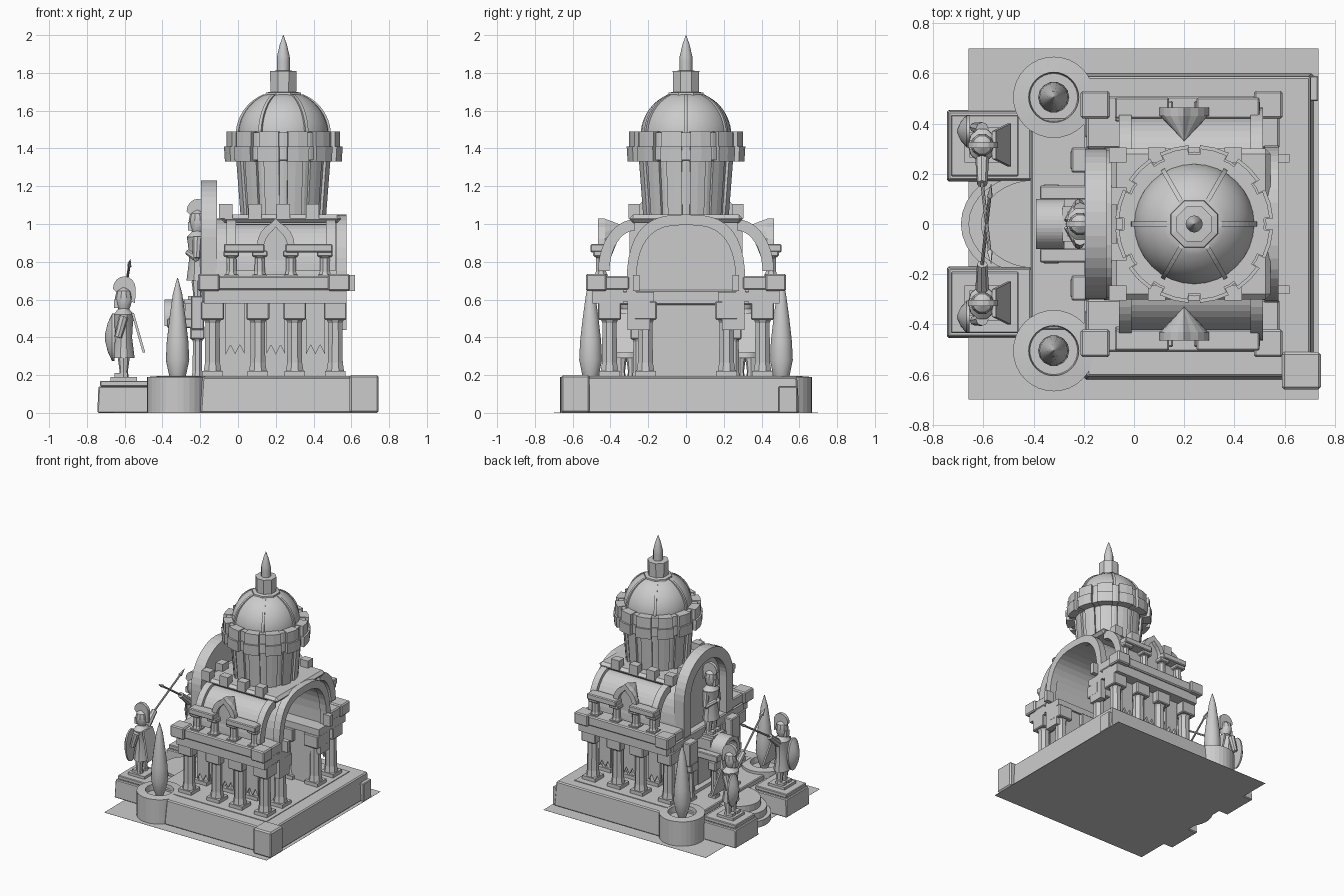
import bpy, bmesh, math
from math import sin, cos, pi, tau
from mathutils import Vector

cube = bpy.data.objects.get("Cube")
if cube:
    bpy.data.objects.remove(cube, do_unlink=True)

stone = bpy.data.materials.new("grey stone")
stone.use_nodes = True
stone.diffuse_color = (0.6, 0.6, 0.6, 1)
stone.node_tree.nodes["Principled BSDF"].inputs["Base Color"].default_value = (0.6, 0.6, 0.6, 1)


def loft(name, loops, smooth=False):
    """Skin equal-length closed loops of points and cap both ends."""
    bm = bmesh.new()
    rings = [[bm.verts.new(p) for p in loop] for loop in loops]
    n = len(rings[0])
    for a, b in zip(rings, rings[1:]):
        for i in range(n):
            j = (i + 1) % n
            bm.faces.new((a[i], a[j], b[j], b[i]))
    bm.faces.new(rings[0][::-1])
    bm.faces.new(rings[-1])
    bmesh.ops.remove_doubles(bm, verts=bm.verts, dist=1e-5)
    bmesh.ops.recalc_face_normals(bm, faces=bm.faces)
    mesh = bpy.data.meshes.new(name)
    bm.to_mesh(mesh)
    bm.free()
    mesh.materials.append(stone)
    ob = bpy.data.objects.new(name, mesh)
    bpy.context.collection.objects.link(ob)
    if smooth:
        bpy.ops.object.select_all(action='DESELECT')
        ob.select_set(True)
        bpy.context.view_layer.objects.active = ob
        bpy.ops.object.shade_smooth_by_angle(angle=math.radians(35))
    return ob


def box(name, x0, x1, y0, y1, z0, z1, taper=0.0, bevel=0.0):
    t = taper
    lo = [(x0, y0, z0), (x1, y0, z0), (x1, y1, z0), (x0, y1, z0)]
    hi = [(x0 + t, y0 + t, z1), (x1 - t, y0 + t, z1), (x1 - t, y1 - t, z1), (x0 + t, y1 - t, z1)]
    ob = loft(name, [lo, hi])
    if bevel:
        mod = ob.modifiers.new("edge", 'BEVEL')
        mod.width, mod.segments = bevel, 1
    return ob


def block(name, x, y, z0, z1, w, d, **kw):
    return box(name, x - w / 2, x + w / 2, y - d / 2, y + d / 2, z0, z1, **kw)


def lathe(name, x, y, profile, n=24, smooth=False, sx=1.0, sy=1.0, turn=0.0):
    return loft(name, [[(x + r * sx * cos(turn + tau * i / n), y + r * sy * sin(turn + tau * i / n), z)
                        for i in range(n)] for r, z in profile], smooth)


def prism_x(name, pts, x0, x1):
    return loft(name, [[(x, y, z) for y, z in pts] for x in (x0, x1)])


def rod(name, a, b, r0, r1, n=8):
    a, b = Vector(a), Vector(b)
    d = (b - a).normalized()
    u = d.orthogonal().normalized()
    v = d.cross(u)
    return loft(name, [[p + r * (cos(tau * i / n) * u + sin(tau * i / n) * v) for i in range(n)]
                       for p, r in ((a, r0), (b, r1))], True)


def arch(ry, rz, zc, zb, power=1.0, n=20):
    """Open arch outline: straight legs to zb with a rounded head."""
    head = []
    for i in range(n + 1):
        c, s = cos(pi * i / n), sin(pi * i / n)
        head.append((math.copysign(abs(c) ** power, c) * ry, zc + abs(s) ** power * rz))
    return [(ry, zb)] + head + [(-ry, zb)]


def band(name, x0, x1, outer, inner):
    return prism_x(name, outer + inner[::-1], x0, x1)


def column(name, x, y, z0, z1, w):
    h = z1 - z0
    block(name + "_foot", x, y, z0, z0 + h * .09, w, w)
    lathe(name + "_shaft", x, y, [(w * .46, z0 + h * .09), (w * .39, z0 + h * .2), (w * .37, z0 + h * .72),
                                  (w * .52, z0 + h * .8)], 8, turn=pi / 8)
    block(name + "_capital", x, y, z0 + h * .76, z1, w * 1.1, w * 1.1, bevel=.006)


# Ground, base and corner blocks
box("ground_sheet", -.66, .735, -.70, .70, 0, .001)
box("base", -.20, .715, -.62, .60, 0, .19, taper=.012, bevel=.008)
box("front_landing", -.41, -.15, -.42, .42, 0, .17, bevel=.006)
box("base_corner_right", .59, .745, -.66, -.51, 0, .20, bevel=.01)
box("base_corner_left", .70, .735, .49, .59, 0, .14, bevel=.005)
box("temple_floor", -.20, .60, -.51, .51, .15, .195)

# Curved front steps
for i, (rx, ry) in enumerate(((.29, .23), (.26, .20), (.21, .175))):
    z = .05 * (i + 1)
    lathe("front_step", -.40, 0, [(1, 0), (1, z)], 32, sx=rx, sy=ry)


def guard(name, x, y, z, side, armed):
    """Helmeted figure facing -x, shield on the outer side."""
    block(name + "_foot_slab", x, y, z - .02, z, .14, .14)
    for s in (-1, 1):
        lathe(name + "_leg", x, y + s * .03, [(.026, z), (.022, z + .03), (.03, z + .09), (.028, z + .15)], 8, True)
        block(name + "_foot", x - .015, y + s * .03, z, z + .02, .07, .04)
    lathe(name + "_tunic", x, y, [(.068, z + .10), (.052, z + .21), (.058, z + .29), (.066, z + .33), (.028, z + .365)],
          10, True, sx=.85)
    lathe(name + "_head", x, y, [(.026, z + .35), (.038, z + .38), (.046, z + .42), (.038, z + .455), (.01, z + .475)],
          10, True)
    block(name + "_visor", x - .038, y, z + .365, z + .41, .025, .04)
    crest = [(.06 * cos(a), .065 * sin(a)) for a in [pi * i / 8 for i in range(9)]]
    crest = [(x + .003 + c, z + .468 + s) for c, s in crest] + [(x - .03, z + .44), (x + .06, z + .39)]
    loft(name + "_crest", [[(px, y + s * .012, pz) for px, pz in crest] for s in (-1, 1)])
    if armed:
        # Cape, shield arm, shield, raised arm and spear
        loft(name + "_cape", [[(x + .04 + dx, y - .055, z + .34), (x + .04 + dx, y + .055, z + .34),
                               (x + .10 + dx, y + .085, z + .13), (x + .10 + dx, y - .085, z + .13)]
                              for dx in (0, .014)])
        rod(name + "_shield_arm", (x, y + side * .065, z + .32), (x - .03, y + side * .07, z + .21), .026, .02)
        loft(name + "_shield", [[(x - dx, y + side * .055 + .065 * k * cos(a), z + .21 + .125 * k * sin(a))
                                 for a in [tau * i / 20 for i in range(20)]]
                                for dx, k in ((.05, 1), (.062, 1), (.085, .6), (.10, .1))], True)
        hand = Vector((x, y - side * .155, z + .41))
        tip = Vector((x + .03, -side * .11, z + .59))
        rod(name + "_raised_arm", (x, y - side * .05, z + .32), hand, .028, .021)
        rod(name + "_spear", hand - (tip - hand) * .15, tip, .007, .007)
        rod(name + "_spear_head", tip, tip + (tip - hand).normalized() * .06, .014, .001, 4)
    else:
        # Arms folded to the front
        for s in (-1, 1):
            elbow = (x - .005, y + s * .08, z + .22)
            rod(name + "_upper_arm", (x, y + s * .06, z + .33), elbow, .026, .02)
            rod(name + "_forearm", elbow, (x - .05, y + s * .01, z + .25), .02, .016)


def side_parts(s):
    # Everything repeated on the left and right sides
    def sbox(name, x0, x1, y0, y1, z0, z1, **kw):
        return box(name, x0, x1, *sorted((s * y0, s * y1)), z0, z1, **kw)

    sbox("guard_pedestal", -.745, -.405, .17, .455, 0, .14, taper=.006, bevel=.006)
    sbox("guard_pedestal_top", -.73, -.46, .19, .435, .14, .17, bevel=.005)
    guard("guard", -.605, s * .315, .19, s, True)
    # Planter and cypress
    lathe("planter", -.32, s * .505, [(.162, 0), (.162, .19), (.10, .195), (.095, .15)], 32)
    lathe("cypress", -.32, s * .505, [(.02, .14), (.045, .2), (.062, .28), (.057, .38), (.043, .5),
                                      (.025, .63), (.002, .715)], 14, True)
    # Aisle colonnade, banners and inner wall
    for x in (-.135, .105, .30, .515):
        column("outer_column", x, s * .405, .185, .59, .11)
        column("inner_column", x, s * .215, .185, .59, .11)
    for x in (-.015, .20, .41):
        shape = [(x - .05, .59), (x + .05, .59), (x + .05, .31), (x + .025, .36), (x, .31), (x - .025, .36), (x - .05, .31)]
        loft("forked_banner", [[(px, s * y, pz) for px, pz in shape] for y in (.395, .41)])
    sbox("inner_wall", -.13, .52, .185, .205, .19, .60)
    sbox("side_beam", -.18, .575, .33, .495, .58, .655)
    sbox("aisle_ceiling", -.18, .575, .17, .40, .59, .64)
    sbox("side_cornice", -.19, .58, .30, .51, .65, .725, bevel=.008)
    for x in (-.155, .535):
        block("cornice_corner", x, s * .475, .645, .735, .115, .11, bevel=.008)
    sbox("rear_bracket", .56, .62, .245, .28, .645, .73)
    sbox("rear_pier", .53, .575, .19, .31, .44, .60)
    # Quarter vault over the aisle with end ribs
    quarter = [pi / 2 * i / 10 for i in range(11)]

    def quarter_shell(name, x0, x1, ro, ri):
        arc = lambda ry, rz: [(s * (.27 + ry * cos(a)), .75 + rz * sin(a)) for a in quarter]
        prism_x(name, arc(.17 + ro, .25 + ro) + arc(.17 + ri, .25 + ri)[::-1], x0, x1)
    quarter_shell("aisle_roof", -.03, .50, 0, -.03)
    for x in (-.06, .465):
        quarter_shell("aisle_rib", x, x + .05, .025, -.035)
    # Balustrade
    for x in (-.035, .115, .28, .46):
        column("balustrade_post", x, s * .45, .72, .86, .075)
    for x0, x1 in ((-.075, .14), (.25, .50)):
        sbox("balustrade_rail", x0, x1, .42, .505, .85, .895, bevel=.006)
    # Pointed dormer tapering back into the roof
    half = [(.10, .73), (.10, .88), (.095, .92), (.08, .955), (.055, .985), (.025, 1.005), (0, 1.03)]
    gothic = half + [(-w, z) for w, z in half[-2::-1]]
    inner = [(w * .65, .73 + (z - .73) * .85) for w, z in gothic]
    frame = gothic + inner[::-1]
    loft("dormer_frame", [[(.20 + w, s * y, z) for w, z in frame] for y in (.43, .465)])
    loft("dormer_roof", [[(.20 + w, s * .435, z) for w, z in gothic], [(.20, s * .33, .99)] * len(gothic)])


for s in (-1, 1):
    side_parts(s)

# Facade: lower wall, door, cross beam, round-headed gable with niche
box("facade_wall", -.15, -.12, -.20, .20, .19, .62)
box("door_panel", -.158, -.149, -.075, .075, .19, .46)
box("facade_beam", -.19, -.10, -.44, .44, .57, .65, bevel=.008)
band("gable_ring", -.195, -.11, arch(.30, .30, .93, .65), arch(.22, .22, .93, .65))
prism_x("gable_back", arch(.23, .23, .93, .65), -.135, -.115)
for s in (-1, 1):
    column("gable_pilaster", -.215, s * .255, .165, .46, .07)
    block("gable_shoulder", -.215, s * .255, .44, .62, .07, .10, bevel=.006)
    column("porch_column", -.33, s * .125, .165, .45, .06)
    block("porch_beam", -.28, s * .125, .45, .50, .19, .055, bevel=.005)

# Porch barrel and niche figure
band("porch_barrel", -.39, -.25, arch(.10, .10, .50, .46), arch(.07, .07, .50, .46))
box("figure_plinth", -.28, -.15, -.10, .10, .50, .58)
guard("niche_figure", -.215, 0, .60, 1, False)

# Nave vault, open at the rear
band("nave_vault", -.12, .53, arch(.305, .40, .63, .60, .7), arch(.275, .37, .63, .60, .7))
band("rear_arch", .52, .575, arch(.315, .41, .64, .60, .7), arch(.265, .355, .64, .60, .7))
box("roof_deck", -.09, .545, -.30, .30, 1.005, 1.05, bevel=.02)
for x in (-.065, .09, .24, .395):
    for s in (-1, 1):
        block("side_merlon", x, s * .275, 1.03, 1.105, .07, .06)
for y in (-.11, .11):
    block("front_merlon", -.06, y, 1.03, 1.105, .06, .07)

# Drum with pilasters and notched cornice
CX = .24
lathe("drum", CX, 0, [(.215, 1.04), (.218, 1.10), (.238, 1.36)], 24)


def wedge(name, angle, half, z0, z1, r0, r1):
    """Block of a ring around the drum axis, with a curved outer face."""
    sweep = [angle + half * k for k in (-1, 0, 1)]
    loft(name, [[(CX + .18 * cos(a), .18 * sin(a), z) for a in sweep] +
                [(CX + r * cos(a), r * sin(a), z) for a in sweep[::-1]] for z, r in ((z0, r0), (z1, r1))])


for i in range(12):
    a = tau * (i + .5) / 12
    wedge("drum_pilaster", a, .17, 1.05, 1.36, .228, .252)
    wedge("cornice_block", a, .19, 1.33, 1.41, .31, .315)
    wedge("parapet_block", a, .18, 1.41, 1.49, .302, .302)
lathe("drum_cornice", CX, 0, [(.24, 1.335), (.288, 1.34), (.288, 1.41), (.28, 1.41), (.28, 1.485), (.23, 1.485)], 24)

# Dome, ribs, lantern and spire
curve = [(.24 * cos(a), 1.47 + .235 * sin(a)) for a in [1.15 * i / 10 for i in range(11)]]
lathe("dome", CX, 0, curve, 32, True)
for i in range(6):
    a = tau * i / 6
    d, t = Vector((cos(a), sin(a), 0)), Vector((-sin(a), cos(a), 0)) * .009
    loft("dome_rib", [[Vector((CX, 0, z)) + d * (r + o) + k * t for o, k in ((-.01, -1), (.012, -1), (.012, 1), (-.01, 1))]
                      for r, z in curve])
lathe("lantern", CX, 0, [(.11, 1.63), (.10, 1.695), (.074, 1.70), (.076, 1.81), (.035, 1.812)], 8, turn=pi / 8)
lathe("spire", CX, 0, [(.034, 1.80), (.034, 1.86), (.034, 1.885), (.019, 1.95), (.001, 2.0)], 12, True)
